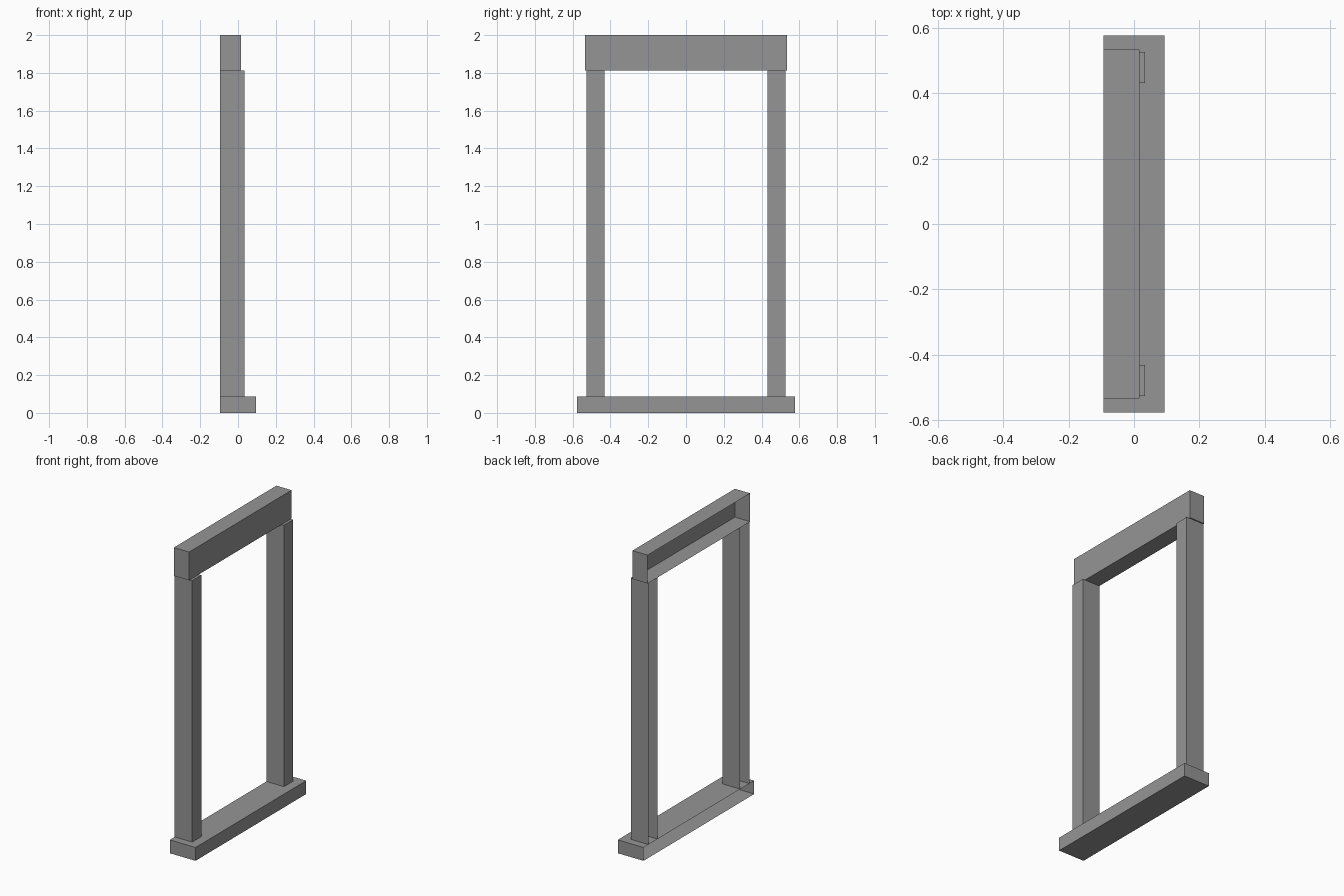
import bpy
import bmesh
from mathutils import Vector

default = bpy.data.objects.get("Cube")
if default:
    bpy.data.objects.remove(default, do_unlink=True)

# Single grey stone colour
GREY = (0.3, 0.3, 0.3, 1.0)
stone = bpy.data.materials.new("grey stone")
stone.use_nodes = True
stone.diffuse_color = GREY
stone.node_tree.nodes["Principled BSDF"].inputs["Base Color"].default_value = GREY

WALL = -0.094  # plane against the wall, where the trim is left open


def trim(name, depth_to, y0, y1, z0, z1):
    """Box from the wall plane out to depth_to, without its wall-side face."""
    low, high = Vector((WALL, y0, z0)), Vector((depth_to, y1, z1))
    bm = bmesh.new()
    bmesh.ops.create_cube(bm, size=1)
    bmesh.ops.scale(bm, vec=high - low, verts=bm.verts)
    bmesh.ops.translate(bm, vec=(low + high) / 2, verts=bm.verts)
    bm.normal_update()
    back = [f for f in bm.faces if f.normal.x < -0.9]
    bmesh.ops.delete(bm, geom=back, context='FACES_ONLY')
    mesh = bpy.data.meshes.new(name)
    bm.to_mesh(mesh)
    bm.free()
    mesh.materials.append(stone)
    obj = bpy.data.objects.new(name, mesh)
    bpy.context.collection.objects.link(obj)
    return obj


SILL_TOP, LINTEL_BASE = 0.088, 1.813

# Sill and lintel
trim("sill", 0.094, -0.577, 0.577, 0, SILL_TOP)
trim("lintel", 0.017, -0.534, 0.534, LINTEL_BASE, 2)

# Side posts
for name, side in (("front_post", -1), ("back_post", 1)):
    y0, y1 = sorted((side * 0.431, side * 0.526))
    trim(name, 0.034, y0, y1, SILL_TOP, LINTEL_BASE)
